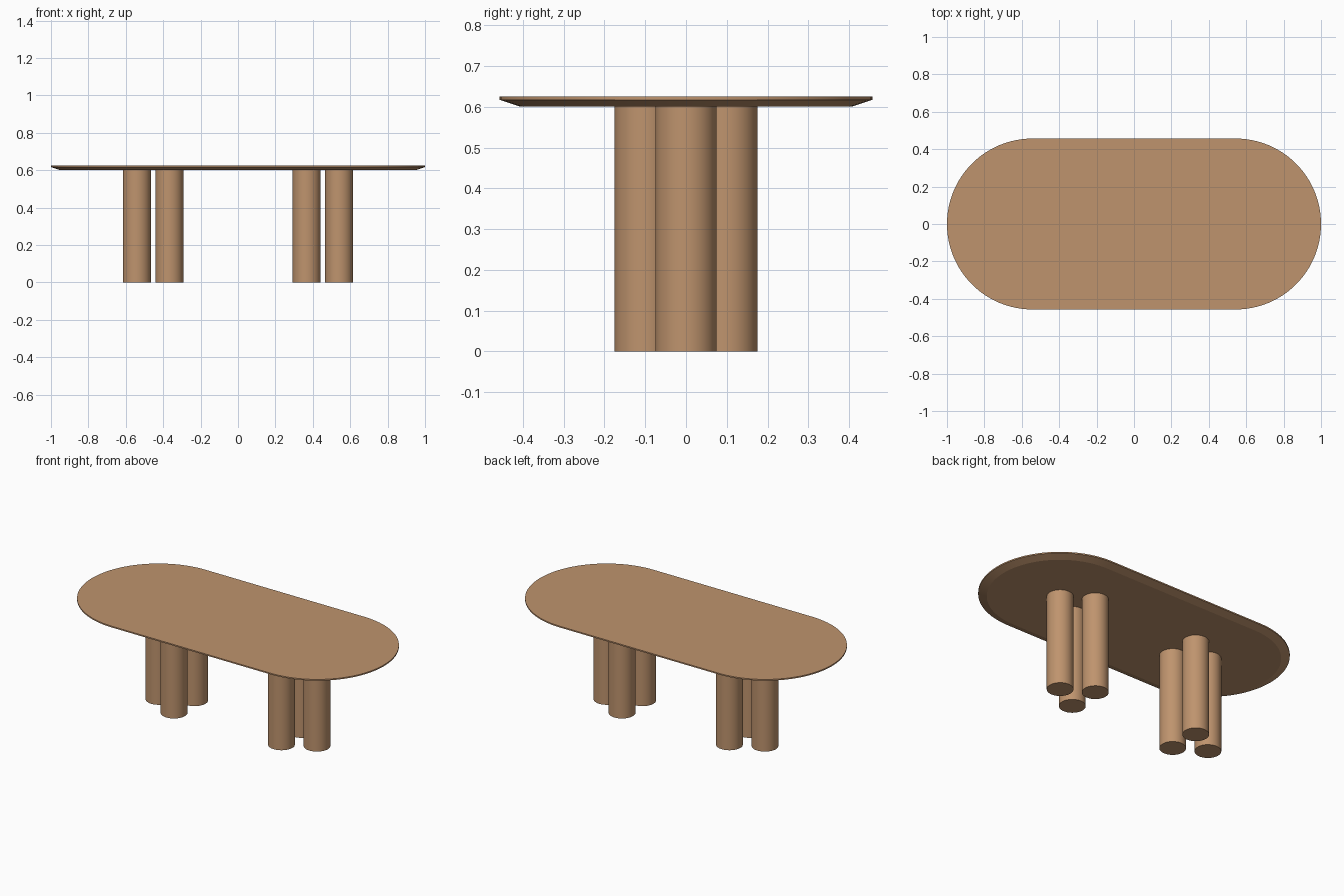
import bpy, bmesh, math

if "Cube" in bpy.data.objects:
    bpy.data.objects.remove(bpy.data.objects["Cube"])

wood = bpy.data.materials.new("light wood")
wood.diffuse_color = (0.52, 0.295, 0.155, 1)
wood.use_nodes = True
wood.node_tree.nodes["Principled BSDF"].inputs["Base Color"].default_value = wood.diffuse_color

TOP_R, TOP_L = 0.457, 1.0        # end radius, half length
Z_UNDER, Z_RIM, Z_TOP = 0.601, 0.617, 0.625


def finish(bm, name, angle=25):
    bmesh.ops.recalc_face_normals(bm, faces=bm.faces)
    me = bpy.data.meshes.new(name)
    bm.to_mesh(me)
    bm.free()
    ob = bpy.data.objects.new(name, me)
    bpy.context.collection.objects.link(ob)
    me.materials.append(wood)
    bpy.ops.object.select_all(action='DESELECT')
    ob.select_set(True)
    bpy.context.view_layer.objects.active = ob
    bpy.ops.object.shade_smooth_by_angle(angle=math.radians(angle))
    return ob


def stadium(bm, inset, z, seg=48):
    """Ring of vertices: two half circles joined by straight sides."""
    r, cx = TOP_R - inset, TOP_L - TOP_R
    ring = []
    for side in (0, 1):
        for i in range(seg + 1):
            a = -math.pi / 2 + math.pi * (i / seg + side)
            ring.append(bm.verts.new((cx * (1 - 2 * side) + r * math.cos(a), r * math.sin(a), z)))
    return ring


# Table top: undercut bevel below a thin vertical rim
bm = bmesh.new()
rings = [stadium(bm, 0.048, Z_UNDER), stadium(bm, 0, Z_RIM), stadium(bm, 0, Z_TOP)]
for low, high in zip(rings, rings[1:]):
    n = len(low)
    for i in range(n):
        j = (i + 1) % n
        bm.faces.new((low[i], low[j], high[j], high[i]))
bm.faces.new(rings[0])
bm.faces.new(rings[-1])
finish(bm, "table_top", 10)

# Legs: a triangle of three cylinders at each end, pointing outwards
for side, label in ((1, "right"), (-1, "left")):
    for k in range(3):
        a = math.tau * k / 3
        x = side * (0.425 + 0.1155 * math.cos(a))
        y = 0.1155 * math.sin(a)
        bm = bmesh.new()
        bmesh.ops.create_cone(bm, cap_ends=True, segments=64, radius1=0.075,
                              radius2=0.075, depth=Z_UNDER)
        bmesh.ops.translate(bm, verts=bm.verts, vec=(x, y, Z_UNDER / 2))
        finish(bm, f"{label}_leg_{k + 1}")
